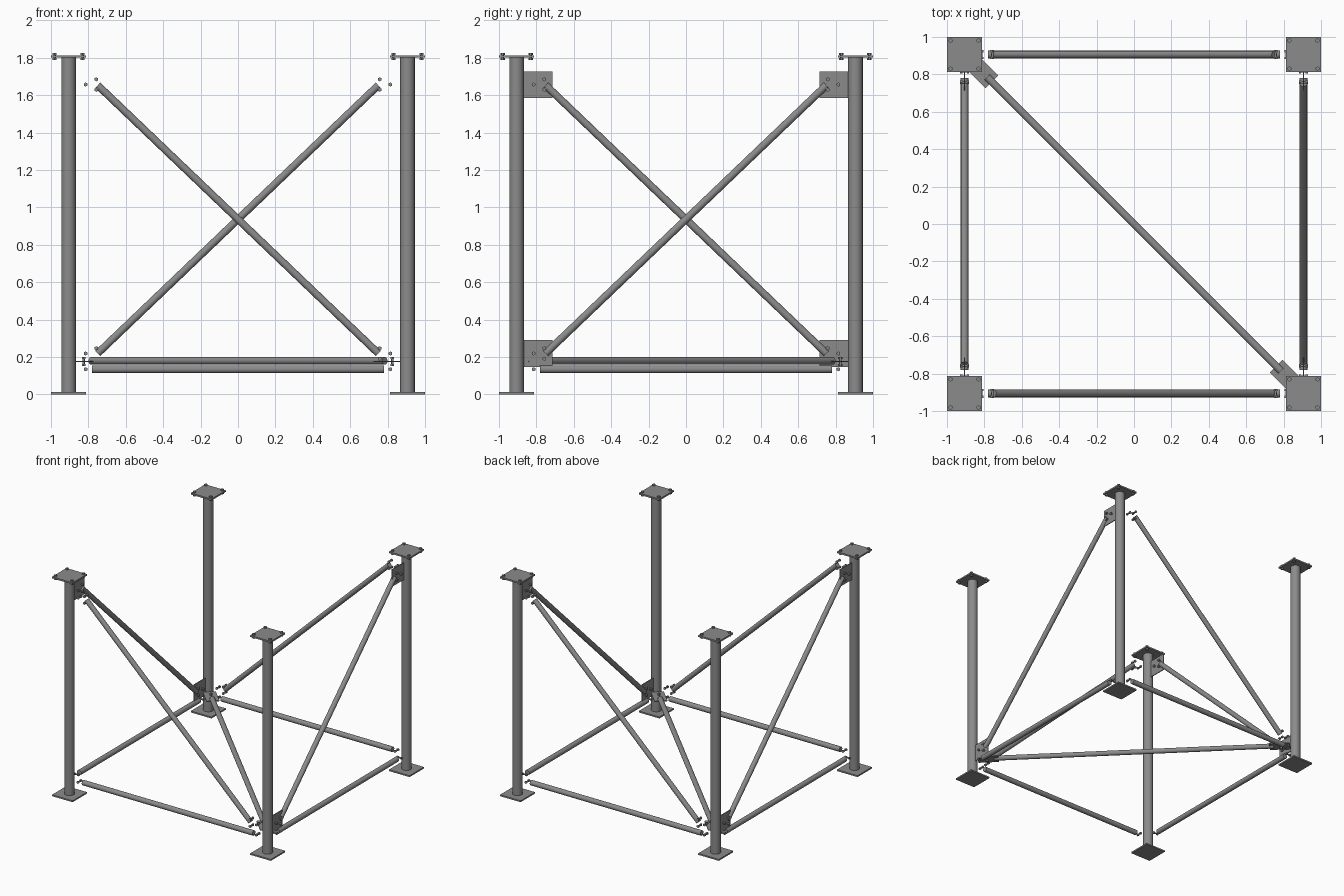
import bpy
import math
from mathutils import Vector

if "Cube" in bpy.data.objects:
    bpy.data.objects.remove(bpy.data.objects["Cube"])

steel = bpy.data.materials.new("grey steel")
steel.diffuse_color = (0.26, 0.26, 0.26, 1)
steel.use_nodes = True
steel.node_tree.nodes["Principled BSDF"].inputs["Base Color"].default_value = steel.diffuse_color

C = 0.906            # column centre offset
HALF = 0.094         # half width of end plates


def finish(ob, name):
    ob.name = name
    ob.data.materials.append(steel)
    return ob


def rod(name, a, b, r, sides=32):
    a, b = Vector(a), Vector(b)
    d = b - a
    bpy.ops.mesh.primitive_cylinder_add(vertices=sides, radius=r, depth=d.length, location=(a + b) / 2)
    ob = finish(bpy.context.object, name)
    ob.rotation_mode = 'QUATERNION'
    ob.rotation_quaternion = d.to_track_quat('Z', 'Y')
    if sides > 8:
        bpy.ops.object.shade_smooth_by_angle(angle=math.radians(40))
    return ob


def box(name, loc, size, turn=0):
    bpy.ops.mesh.primitive_cube_add(size=1, location=loc, rotation=(0, 0, turn))
    ob = finish(bpy.context.object, name)
    ob.scale = size
    return ob


def bolt(name, loc, axis, length=0.046, head=0.011):
    # shank with a hexagonal head and nut
    p, n = Vector(loc), Vector(axis)
    h = length / 2
    rod(name + "_shank", p - n * h, p + n * h, head * 0.55, 12)
    rod(name + "_head", p + n * (h - 0.011), p + n * h, head, 6)
    rod(name + "_nut", p - n * h, p - n * (h - 0.011), head, 6)


# Columns with base plates and bolted top plates
for sx in (-1, 1):
    for sy in (-1, 1):
        x, y = sx * C, sy * C
        rod("column", (x, y, 0.006), (x, y, 1.805), 0.039, 48)
        box("base_plate", (x, y, 0.006), (2 * HALF, 2 * HALF, 0.012))
        box("top_plate", (x, y, 1.807), (2 * HALF, 2 * HALF, 0.013))
        for bx in (-0.075, 0.075):
            for by in (-0.075, 0.075):
                bolt("top_plate_bolt", (x + bx, y + by, 1.807), (0, 0, 1), 0.038, 0.012)

# Four sides: bottom beam, diagonal brace and their bolts
for side in (-1, 1):
    for along_x in (True, False):
        def at(t, z):
            return (t, side * C, z) if along_x else (side * C, t, z)
        normal = (0, 1, 0) if along_x else (1, 0, 0)
        rod("bottom_beam", at(-0.78, 0.135), at(0.78, 0.135), 0.021)
        # each brace is high at the front-left or back-right column
        rod("side_brace", at(side * 0.75, 1.653), at(-side * 0.75, 0.22), 0.02)
        for end, z in ((side, 1.657), (-side, 0.219)):
            bolt("beam_bolt", at(end * 0.815, 0.135), normal)
            bolt("brace_bolt", at(end * 0.815, z), normal)
            for dz in (-0.028, 0.028):
                bolt("brace_bolt", at(end * 0.757, z + dz), normal)
            # upright gussets stand only on the left and right sides
            if not along_x:
                box("side_gusset", at(end * 0.793, z), (0.007, 0.156, 0.142))

# Level diagonal with flat gussets at both ends
rod("floor_diagonal", (-0.785, 0.785, 0.18), (0.785, -0.785, 0.18), 0.02)
for s in (-1, 1):
    m = 0.818
    box("floor_gusset", (s * m, -s * m, 0.176), (0.164, 0.098, 0.007), -math.pi / 4)
    bolt("floor_gusset_bolt", (s * 0.825, -s * 0.825, 0.176), (0, 0, 1), 0.05)
